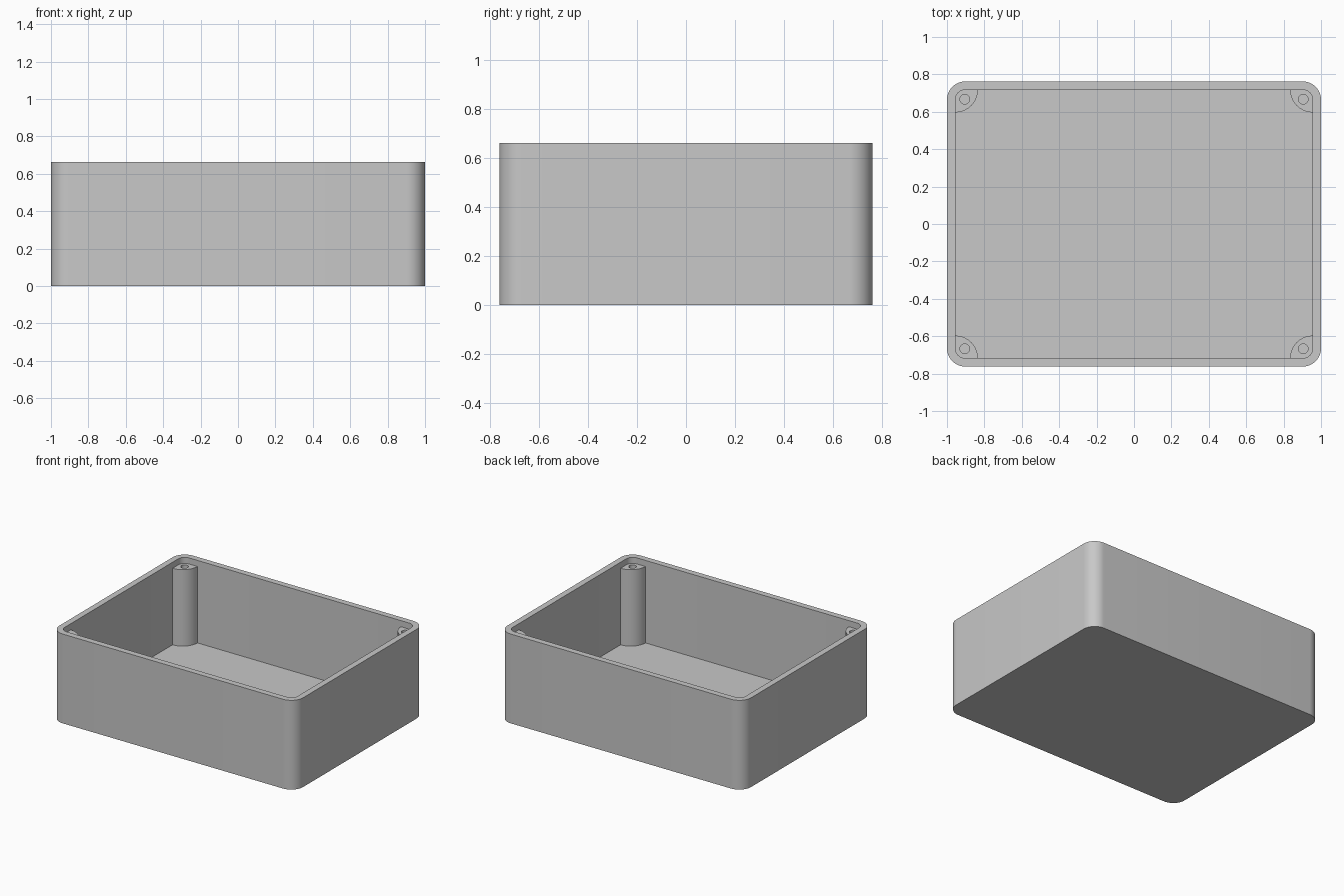
import bpy, bmesh
from math import sin, cos, pi, radians

if "Cube" in bpy.data.objects:
    bpy.data.objects.remove(bpy.data.objects["Cube"], do_unlink=True)

HALF_X, HALF_Y, HEIGHT = 1.0, 0.762, 0.662
WALL, FLOOR, CORNER = 0.045, 0.05, 0.097
POST_R, POST_TOP = 0.12, 0.617
HOLE_R, HOLE_DEPTH = 0.026, 0.3

grey = bpy.data.materials.new("light grey plastic")
grey.use_nodes = True
grey.diffuse_color = (0.58, 0.58, 0.58, 1)
grey.node_tree.nodes["Principled BSDF"].inputs["Base Color"].default_value = grey.diffuse_color


def rounded_rect(hx, hy, r, steps=12):
    """Counter-clockwise outline of a rectangle with round corners."""
    pts = []
    for q, (sx, sy) in enumerate([(1, 1), (-1, 1), (-1, -1), (1, -1)]):
        for i in range(steps + 1):
            a = (q + i / steps) * pi / 2
            pts.append((sx * (hx - r) + r * cos(a), sy * (hy - r) + r * sin(a)))
    return pts


def loft(name, rings):
    """Join (outline, height) rings with quads and cap both ends."""
    bm = bmesh.new()
    loops = [[bm.verts.new((x, y, z)) for x, y in pts] for pts, z in rings]
    for a, b in zip(loops, loops[1:]):
        for i in range(len(a)):
            j = (i + 1) % len(a)
            bm.faces.new((a[i], a[j], b[j], b[i]))
    bm.faces.new(loops[0][::-1])
    bm.faces.new(loops[-1])
    bmesh.ops.recalc_face_normals(bm, faces=bm.faces)
    mesh = bpy.data.meshes.new(name)
    bm.to_mesh(mesh)
    bm.free()
    mesh.materials.append(grey)
    obj = bpy.data.objects.new(name, mesh)
    bpy.context.collection.objects.link(obj)
    return obj


def activate(obj):
    bpy.ops.object.select_all(action='DESELECT')
    obj.select_set(True)
    bpy.context.view_layer.objects.active = obj


# Open tray: up the outside, over the rim and down to the inner floor
outer = rounded_rect(HALF_X, HALF_Y, CORNER)
inner = rounded_rect(HALF_X - WALL, HALF_Y - WALL, CORNER - WALL)
tray = loft("tray", [(outer, 0), (outer, HEIGHT), (inner, HEIGHT), (inner, FLOOR)])

# Quarter-round screw post in one corner, sunk slightly into the walls
cx, cy, sink = HALF_X - WALL, HALF_Y - WALL, 0.006
arc = [(cx - POST_R * cos(i * pi / 48), cy - POST_R * sin(i * pi / 48)) for i in range(25)]
outline = [(cx - POST_R, cy + sink)] + arc + [(cx + sink, cy - POST_R), (cx + sink, cy + sink)]
posts = loft("screw_posts", [(outline, FLOOR - 0.01), (outline, POST_TOP)])

# Blind screw hole
bpy.ops.mesh.primitive_cylinder_add(vertices=32, radius=HOLE_R, depth=2 * HOLE_DEPTH,
                                    location=(cx - 0.05, cy - 0.05, POST_TOP))
cutter = bpy.context.object
cutter.name = "screw_hole_cutter"
cutter.hide_render = True
cutter.data.materials.append(grey)
cut = posts.modifiers.new("screw hole", 'BOOLEAN')
cut.operation, cut.solver, cut.object = 'DIFFERENCE', 'EXACT', cutter

# Repeat the post in all four corners
mirror = posts.modifiers.new("four corners", 'MIRROR')
mirror.use_axis = (True, True, False)
mirror.use_clip = False
activate(posts)
for mod in [m.name for m in posts.modifiers]:
    bpy.ops.object.modifier_apply(modifier=mod)
bpy.data.objects.remove(cutter, do_unlink=True)

# Smooth the round corners, keep the edges sharp
for obj in (tray, posts):
    activate(obj)
    bpy.ops.object.shade_smooth_by_angle(angle=radians(30))
